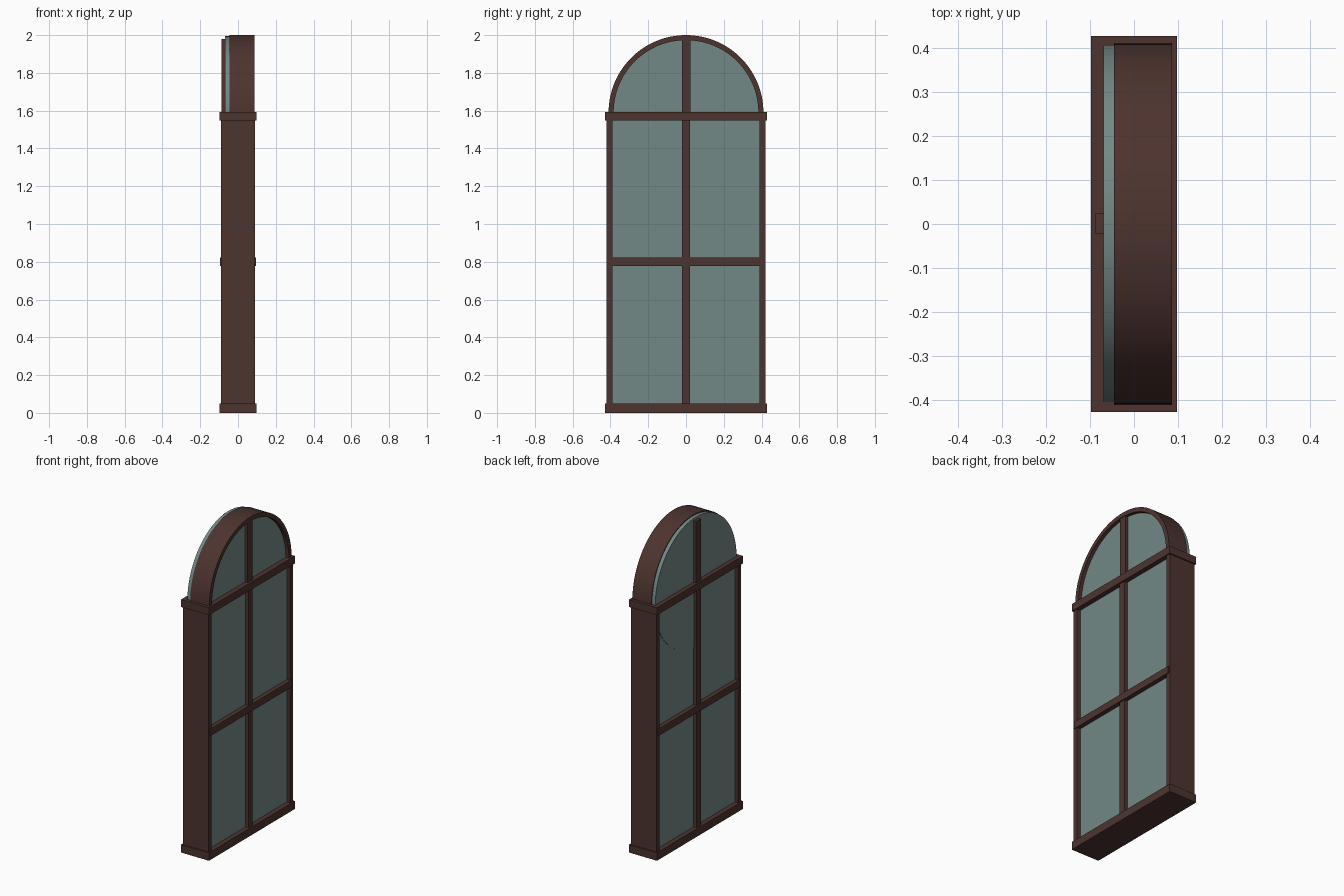
import bpy, bmesh, math

if "Cube" in bpy.data.objects:
    bpy.data.objects.remove(bpy.data.objects["Cube"])

SPRING = 1.59   # height where the arch starts


def material(name, color):
    m = bpy.data.materials.new(name)
    m.diffuse_color = color
    m.use_nodes = True
    m.node_tree.nodes["Principled BSDF"].inputs["Base Color"].default_value = m.diffuse_color
    return m


WOOD = material("dark_wood", (0.075, 0.034, 0.028, 1))
GLASS = material("tinted_glass", (0.17, 0.25, 0.24, 1))


def finish(name, bm, mat):
    bmesh.ops.recalc_face_normals(bm, faces=bm.faces)
    me = bpy.data.meshes.new(name)
    bm.to_mesh(me)
    bm.free()
    me.materials.append(mat)
    ob = bpy.data.objects.new(name, me)
    bpy.context.collection.objects.link(ob)
    return ob


def box(name, x, y, z, mat=WOOD):
    bm = bmesh.new()
    bmesh.ops.create_cube(bm, size=1)
    for v in bm.verts:
        v.co = [a[0] + (c + 0.5) * (a[1] - a[0]) for a, c in zip((x, y, z), v.co)]
    return finish(name, bm, mat)


def prism(name, outline, x0, x1, mat):
    """Extrude a y/z outline along x."""
    bm = bmesh.new()
    face = bm.faces.new([bm.verts.new((x0, y, z)) for y, z in outline])
    new = bmesh.ops.extrude_face_region(bm, geom=[face], use_keep_orig=True)["geom"]
    bmesh.ops.translate(bm, vec=(x1 - x0, 0, 0),
                        verts=[g for g in new if isinstance(g, bmesh.types.BMVert)])
    ob = finish(name, bm, mat)
    bpy.context.view_layer.objects.active = ob
    ob.select_set(True)
    bpy.ops.object.shade_smooth_by_angle(angle=math.radians(30))
    ob.select_set(False)
    return ob


def arc(r, a0, a1, n):
    return [(r * math.cos(a0 + (a1 - a0) * i / n), SPRING + r * math.sin(a0 + (a1 - a0) * i / n))
            for i in range(n + 1)]


# side jambs
for side, y in (("left", (-0.42, -0.39)), ("right", (0.39, 0.42))):
    box("jamb_" + side, (-0.09, 0.09), y, (0.01, 1.58))

# horizontal rails
box("sill", (-0.0975, 0.0975), (-0.428, 0.428), (0, 0.05))
box("middle_rail", (-0.095, 0.095), (-0.412, 0.412), (0.778, 0.822))
box("spring_rail", (-0.0975, 0.0975), (-0.428, 0.428), (1.547, 1.594))

# central vertical bars
box("lower_mullion", (-0.0875, 0.0875), (-0.022, 0.021), (0.02, 1.57))
box("arch_mullion", (-0.0875, 0.083), (-0.022, 0.025), (1.57, 1.98))

# half-round arch frame
prism("arch_frame", arc(0.41, 0, math.pi, 64) + arc(0.383, math.pi, 0, 64), -0.046, 0.0865, WOOD)

# glazing: rectangular pane and a full disc behind the arch
box("lower_glass", (-0.067, 0.067), (-0.4, 0.4), (0.02, 1.57), GLASS)
prism("arch_glass", arc(0.405, 0, 2 * math.pi, 96)[:-1], -0.069, 0.065, GLASS)
